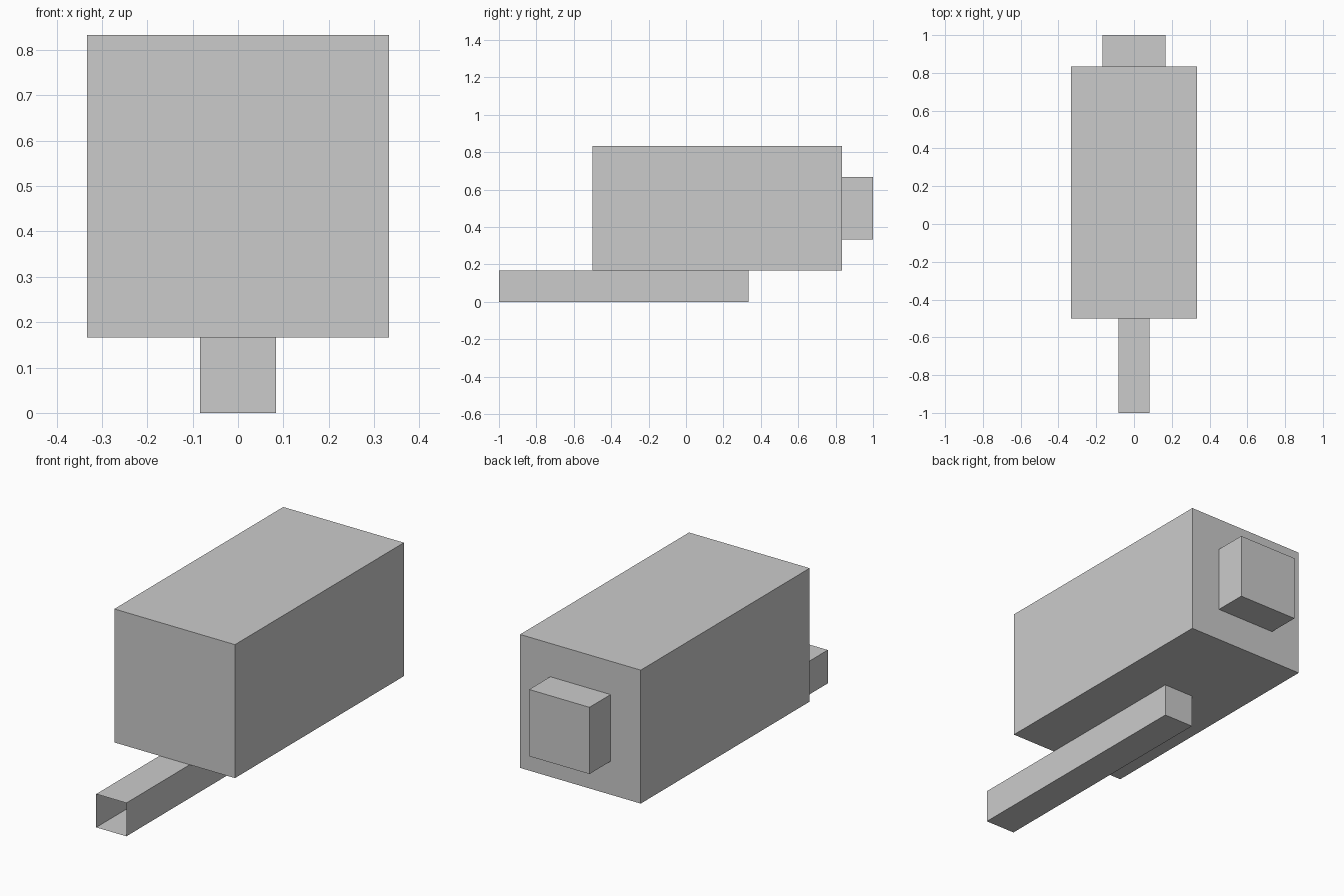
import bpy
import bmesh

if "Cube" in bpy.data.objects:
    bpy.data.objects.remove(bpy.data.objects["Cube"])


def box(name, x, y, z, open_front=False):
    """Axis-aligned box from (min, max) ranges; optionally without its -y face."""
    bm = bmesh.new()
    bmesh.ops.create_cube(bm, size=1)
    for v in bm.verts:
        v.co = [r[0] if c < 0 else r[1] for c, r in zip(v.co, (x, y, z))]
    bm.normal_update()
    if open_front:
        front = [f for f in bm.faces if f.normal.y < -0.5]
        bmesh.ops.delete(bm, geom=front, context='FACES_ONLY')
    mesh = bpy.data.meshes.new(name)
    bm.to_mesh(mesh)
    bm.free()
    obj = bpy.data.objects.new(name, mesh)
    bpy.context.collection.objects.link(obj)
    return obj


U = 1 / 12  # the model sits on a grid of twelfths

# Main housing
box("body", (-4 * U, 4 * U), (-6 * U, 10 * U), (2 * U, 10 * U))

# Small block on the back face
box("rear_block", (-2 * U, 2 * U), (10 * U, 12 * U), (4 * U, 8 * U))

# Thin-walled square tube under the housing, open at the front
box("lower_tube", (-U, U), (-12 * U, 4 * U), (0, 2 * U), open_front=True)
